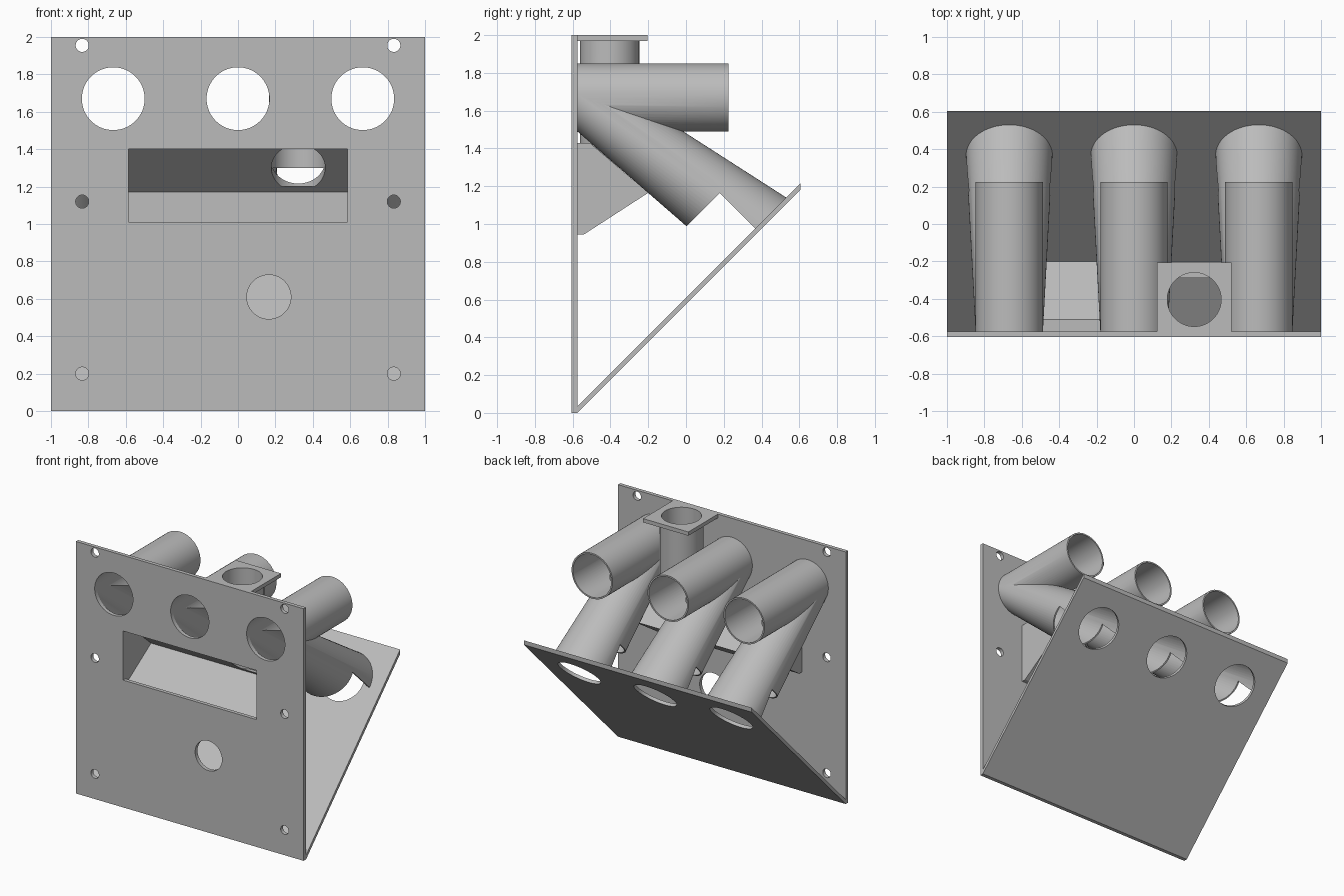
import bpy, bmesh, math
from mathutils import Vector

if "Cube" in bpy.data.objects:
    bpy.data.objects.remove(bpy.data.objects["Cube"], do_unlink=True)

GREY = (0.5, 0.5, 0.5, 1)
grey = bpy.data.materials.new("light_grey_plastic")
grey.use_nodes = True
grey.diffuse_color = GREY
grey.node_tree.nodes["Principled BSDF"].inputs["Base Color"].default_value = GREY

SIDES = 64
FRONT, BACK = -0.605, -0.575      # faces of the front plate
X, Y, Z = Vector((1, 0, 0)), Vector((0, 1, 0)), Vector((0, 0, 1))
UP_RAMP = Vector((0, 1, 1)).normalized()
OFF_RAMP = Vector((0, -1, 1)).normalized()
TUBE_Z, BORE = 1.67, 0.168


def loft(name, start, end):
    """Solid between two matching loops of points."""
    bm = bmesh.new()
    a = [bm.verts.new(p) for p in start]
    b = [bm.verts.new(p) for p in end]
    bm.faces.new(a)
    bm.faces.new(b)
    n = len(a)
    for i in range(n):
        j = (i + 1) % n
        bm.faces.new((a[i], a[j], b[j], b[i]))
    bmesh.ops.recalc_face_normals(bm, faces=bm.faces)
    mesh = bpy.data.meshes.new(name)
    bm.to_mesh(mesh)
    bm.free()
    mesh.materials.append(grey)
    obj = bpy.data.objects.new(name, mesh)
    bpy.context.collection.objects.link(obj)
    return obj


def ring(centre, u, v, r):
    angles = [math.tau * i / SIDES for i in range(SIDES)]
    return [Vector(centre) + r * (math.cos(a) * u + math.sin(a) * v) for a in angles]


def rod(name, p, q, u, v, r):
    return loft(name, ring(p, u, v, r), ring(q, u, v, r))


def extrude(name, profile, x0, x1):
    """Side profile of (y, z) points swept across x."""
    return loft(name, [(x0, y, z) for y, z in profile], [(x1, y, z) for y, z in profile])


def box(name, x0, x1, y0, y1, z0, z1):
    return extrude(name, [(y0, z0), (y1, z0), (y1, z1), (y0, z1)], x0, x1)


def combine(obj, other, operation):
    mod = obj.modifiers.new(operation, "BOOLEAN")
    mod.operation, mod.solver, mod.object = operation, "EXACT", other
    bpy.context.view_layer.objects.active = obj
    bpy.ops.object.modifier_apply(modifier=mod.name)
    bpy.data.objects.remove(other, do_unlink=True)


def cut(obj, other):
    combine(obj, other, "DIFFERENCE")


def join(obj, other):
    combine(obj, other, "UNION")


def finish(obj):
    bpy.ops.object.select_all(action="DESELECT")
    obj.select_set(True)
    bpy.context.view_layer.objects.active = obj
    bpy.ops.object.shade_smooth_by_angle(angle=math.radians(30))


columns = (-0.667, 0, 0.667)
ramp_centre = Vector((0, 0.367, 0.977))

# Front plate with tube holes, screw holes, slot and button hole
plate = box("front_plate", -1, 1, FRONT, BACK, 0, 2)
holes = [(x, TUBE_Z, BORE) for x in columns] + [(0.165, 0.61, 0.118)]
holes += [(x, z, 0.035) for x in (-0.833, 0.833) for z in (0.2, 1.12, 1.955)]
for x, z, r in holes:
    cut(plate, rod("hole", (x, FRONT - 0.1, z), (x, BACK + 0.1, z), X, Z, r))
cut(plate, box("slot", -0.585, 0.585, FRONT - 0.1, BACK + 0.1, 1.01, 1.4))
finish(plate)

# Sloping ramp plate with a round outlet below each tube
ramp = extrude("ramp_plate", [(BACK, 0), (0.605, 1.18), (0.605, 1.215), (BACK, 0.035)], -1, 1)
for x in columns:
    c = ramp_centre + x * X
    cut(ramp, rod("outlet", c - 0.1 * OFF_RAMP, c + 0.1 * OFF_RAMP, X, UP_RAMP, BORE))
finish(ramp)


def branch(name, x, r0, r1, stretch=1.0):
    """Widening tube from the front plate down to the ramp."""
    start = ring((x, BACK, TUBE_Z), X, Z, r0)
    end = ring(ramp_centre + x * X, X, UP_RAMP, r1)
    return loft(name, start, [a.lerp(b, stretch) for a, b in zip(start, end)])


# Forked tubes: a straight branch and a descending branch with a notch
for label, x in zip(("right", "middle", "left"), columns):
    tube = rod(label + "_forked_tube", (x, BACK, TUBE_Z), (x, 0.225, TUBE_Z), X, Z, 0.18)
    join(tube, branch("branch", x, 0.18, 0.231))
    bore = rod("bore", (x, BACK - 0.05, TUBE_Z), (x, 0.3, TUBE_Z), X, Z, BORE)
    join(bore, branch("branch_bore", x, BORE, 0.219, 1.03))
    cut(tube, bore)
    base = ramp_centre - 0.1 * OFF_RAMP
    top = ramp_centre + 0.265 * OFF_RAMP
    corners = [base, top, top - 0.5 * UP_RAMP, base - 0.5 * UP_RAMP]
    cut(tube, extrude("notch", [(p.y, p.z) for p in corners], x - 0.3, x + 0.3))
    finish(tube)

# Wedge-shaped tray behind the slot, fed by the flanged pipe
tray = extrude("tray_and_pipe", [(BACK, 0.945), (-0.54, 0.945), (-0.2, 1.165),
                                 (-0.51, 1.43), (BACK, 1.43)], -0.615, 0.615)
px, py = 0.322, -0.404
join(tray, rod("pipe", (px, py, 1.3), (px, py, 1.98), X, Y, 0.157))
join(tray, box("flange", 0.123, 0.521, BACK, -0.205, 1.97, 2))
cut(tray, extrude("tray_space", [(BACK - 0.02, 0.975), (-0.555, 0.975), (-0.255, 1.17),
                                 (-0.52, 1.4), (BACK - 0.02, 1.4)], -0.585, 0.585))
cut(tray, rod("pipe_bore", (px, py, 1.2), (px, py, 2.1), X, Y, 0.144))
finish(tray)
